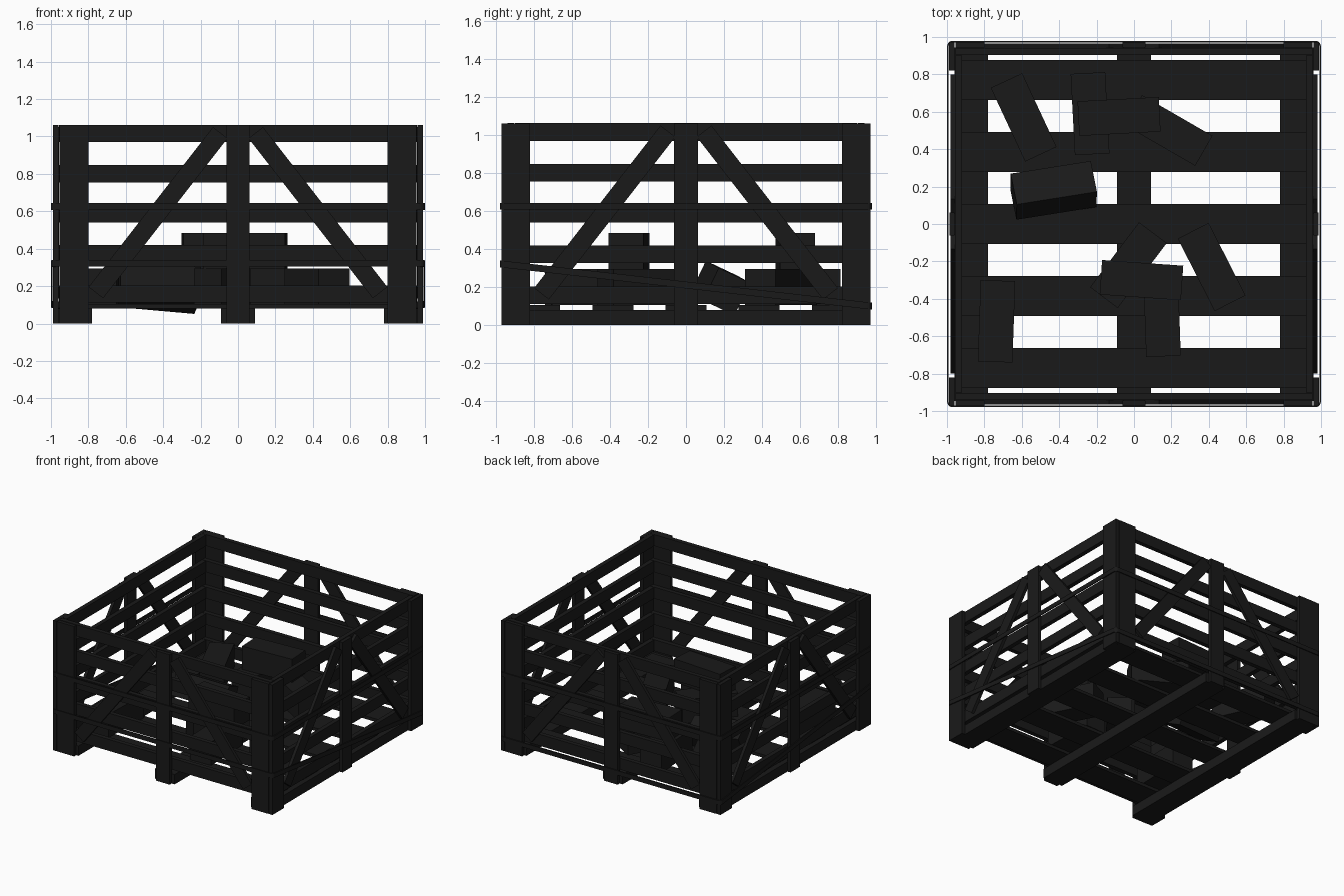
import bpy, bmesh
from math import radians, atan2, cos, sin, pi
from mathutils import Matrix, Vector

if "Cube" in bpy.data.objects:
    bpy.data.objects.remove(bpy.data.objects["Cube"])

dark = bpy.data.materials.new("dark_timber")
dark.diffuse_color = (0.01, 0.01, 0.01, 1)
dark.use_nodes = True
dark.node_tree.nodes["Principled BSDF"].inputs["Base Color"].default_value = dark.diffuse_color


def finish(name, bm):
    bmesh.ops.recalc_face_normals(bm, faces=bm.faces)
    me = bpy.data.meshes.new(name)
    bm.to_mesh(me)
    bm.free()
    me.materials.append(dark)
    ob = bpy.data.objects.new(name, me)
    bpy.context.collection.objects.link(ob)
    return ob


def box(name, center, size, rot=(0, 0, 0)):
    bm = bmesh.new()
    bmesh.ops.create_cube(bm, size=1, matrix=Matrix.Diagonal((*size, 1)))
    ob = finish(name, bm)
    ob.location = center
    ob.rotation_euler = [radians(a) for a in rot]
    return ob


def span(name, lo, hi):
    lo, hi = Vector(lo), Vector(hi)
    return box(name, (lo + hi) / 2, hi - lo)


H = 1.06

# skids running front to back
for x, w in ((-0.87, 0.18), (0, 0.18), (0.87, 0.18)):
    box("skid", (x, 0, 0.04), (w, 1.89, 0.08))

# floor boards
for i in range(5):
    box("floor_board", (0, -0.77 + i * 0.385, 0.0925), (1.84, 0.215, 0.025))

# walls: slats, corner boards, centre posts and braces
top, bottom = (0.095, 1.02), (0.76, 0.165)
run = Vector((bottom[0] - top[0], bottom[1] - top[1]))
angle = atan2(-run.y, run.x)
for s in (-1, 1):
    for i in range(5):
        z = 0.158 + i * 0.2145
        box("front_back_slat", (0, s * 0.922, z), (1.91, 0.036, 0.093))
        box("side_slat", (s * 0.938, 0, z), (0.036, 1.80, 0.093))
    box("centre_post", (0, s * 0.957, H / 2), (0.125, 0.028, H))
    box("side_centre_post", (s * 0.973, 0, H / 2), (0.028, 0.125, H))
    for t in (-1, 1):
        box("corner_board", (t * 0.8775, s * 0.957, H / 2), (0.155, 0.028, H))
        box("side_corner_board", (s * 0.975, t * 0.895, H / 2), (0.03, 0.15, H))
        mx, mz = (top[0] + bottom[0]) / 2, (top[1] + bottom[1]) / 2
        b = box("diagonal_brace", (t * mx, s * 0.953, mz), (run.length, 0.024, 0.098))
        b.rotation_euler = (0, t * angle, 0)
        b = box("side_diagonal_brace", (s * 0.969, t * mx, mz), (0.024, run.length, 0.098))
        b.rotation_euler = (-t * angle, 0, 0)


# thin straps around the crate with rounded corners
def strap(name, z_front, z_back):
    bm = bmesh.new()
    rings = []
    for k in range(4):
        sx, sy = ((1, 1), (-1, 1), (-1, -1), (1, -1))[k]
        for j in range(5):
            a = k * pi / 2 + j * pi / 8
            ring = []
            for r, dz in ((0.02, -0.018), (0.028, -0.018), (0.028, 0.018), (0.02, 0.018)):
                x = sx * 0.971 + r * cos(a)
                y = sy * 0.951 + r * sin(a)
                z = z_front + (z_back - z_front) * (y + 0.975) / 1.95
                ring.append(bm.verts.new((x, y, z + dz)))
            rings.append(ring)
    for i, r in enumerate(rings):
        q = rings[(i + 1) % len(rings)]
        for c in range(4):
            d = (c + 1) % 4
            bm.faces.new((r[c], q[c], q[d], r[d]))
    finish(name, bm)


strap("upper_strap", 0.625, 0.625)
strap("slanted_strap", 0.322, 0.10)

# loose blocks inside
LOW, HIGH = 0.2, 0.39
blocks = [
    (-0.59, 0.57, LOW, (0, 0, -65)),
    (-0.235, 0.59, LOW, (0, 0, 93)),
    (-0.08, 0.575, HIGH, (0, 0, 3)),
    (0.185, 0.50, LOW, (0, 0, -30)),
    (-0.43, 0.18, 0.195, (-25, 5, 9)),
    (0.04, -0.30, HIGH, (0, 0, -4)),
    (0.15, -0.49, LOW, (0, 0, 92)),
    (-0.03, -0.22, LOW, (0, 0, 53)),
    (0.415, -0.23, LOW, (0, 0, -63)),
    (-0.735, -0.52, LOW, (0, 0, 88)),
]
for x, y, z, rot in blocks:
    box("loose_block", (x, y, z), (0.435, 0.185, 0.19), rot)
